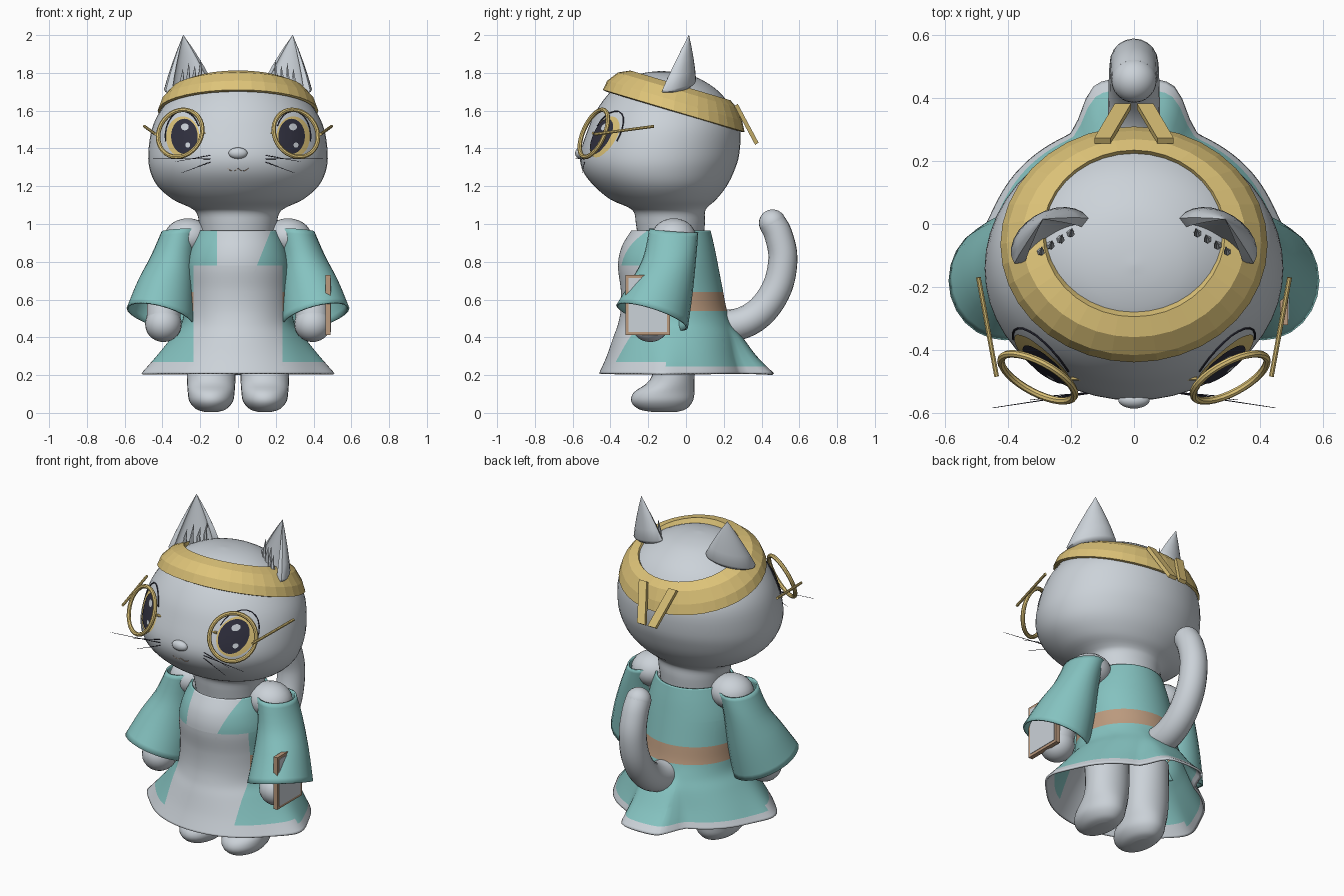
import bpy, bmesh, math
from mathutils import Vector as V
from mathutils.bvhtree import BVHTree

if "Cube" in bpy.data.objects:
    bpy.data.objects.remove(bpy.data.objects["Cube"])

TAU = math.tau


def colour(name, rgb):
    m = bpy.data.materials.new(name)
    m.diffuse_color = (*rgb, 1)
    m.use_nodes = True
    m.node_tree.nodes["Principled BSDF"].inputs["Base Color"].default_value = m.diffuse_color
    return m


GREY = colour("soft_grey", (0.60, 0.645, 0.69))
TEAL = colour("teal_cloth", (0.235, 0.545, 0.53))
GOLD = colour("gold", (0.73, 0.55, 0.19))
TAN = colour("tan_belt", (0.50, 0.325, 0.21))
DARK = colour("dark_eye", (0.03, 0.03, 0.05))


def finish(name, bm, mats, rule=None, flat=False, thick=0, cuts=()):
    bmesh.ops.recalc_face_normals(bm, faces=bm.faces)
    for co, no in cuts:
        bmesh.ops.bisect_plane(bm, geom=bm.verts[:] + bm.edges[:] + bm.faces[:], plane_co=co, plane_no=no)
    for f in bm.faces:
        f.smooth = not flat
        if rule:
            f.material_index = rule(f.calc_center_median())
    for e in bm.edges:
        e.smooth = e.calc_face_angle(0) < 0.7
    me = bpy.data.meshes.new(name)
    bm.to_mesh(me)
    bm.free()
    for m in mats:
        me.materials.append(m)
    ob = bpy.data.objects.new(name, me)
    bpy.context.collection.objects.link(ob)
    if thick:
        mod = ob.modifiers.new("thickness", "SOLIDIFY")
        mod.thickness = thick
    return ob


def skin(name, rings, mats, caps=(True, True), loop=False, **kw):
    """Join equal rings of points with quads."""
    bm = bmesh.new()
    vs = [[bm.verts.new(p) for p in r] for r in rings]
    n = len(rings[0])
    pairs = list(zip(vs, vs[1:])) + ([(vs[-1], vs[0])] if loop else [])
    for a, b in pairs:
        for i in range(n):
            j = (i + 1) % n
            bm.faces.new((a[i], a[j], b[j], b[i]))
    if not loop:
        if caps[0]:
            bm.faces.new(vs[0])
        if caps[1]:
            bm.faces.new(vs[-1])
    return finish(name, bm, mats, **kw)


def spline(keys, steps):
    """Smooth curve through tuples of any length."""
    out = []
    k = [keys[0]] + list(keys) + [keys[-1]]
    for i in range(1, len(k) - 2):
        for s in range(steps):
            t = s / steps
            out.append(tuple(0.5 * (2 * b + (c - a) * t + (2 * a - 5 * b + 4 * c - d) * t * t
                                    + (3 * b - a - 3 * c + d) * t ** 3)
                             for a, b, c, d in zip(k[i - 1], k[i], k[i + 1], k[i + 2])))
    return out + [tuple(keys[-1])]


def oval(z, rx, yf, yb, bump=0, cx=0, n=48):
    """Level ellipse; bump adds a flare at the back and smaller ones at the sides."""
    pts = []
    for i in range(n):
        a = TAU * i / n
        off = abs(math.atan2(math.sin(a), math.cos(a)))
        y = (yf + yb) / 2 + (yb - yf) / 2 * math.cos(a) + bump * math.exp(-(off / 0.38) ** 8)
        x = rx * math.sin(a) * (1 + 0.8 * bump * math.exp(-((off - 1.75) / 0.3) ** 2))
        pts.append(V((cx + x, y, z)))
    return pts


def tube(name, pts, r, mat, n=8, closed=False):
    """Round tube along points; r is one radius or a list."""
    pts = [V(p) for p in pts]
    m = len(pts)
    side, rings = V((0.31, 0.2, 0.93)), []
    for i, p in enumerate(pts):
        a = pts[(i - 1) % m] if closed else pts[max(i - 1, 0)]
        b = pts[(i + 1) % m] if closed else pts[min(i + 1, m - 1)]
        t = (b - a).normalized()
        side = (side - t * side.dot(t)).normalized()
        up = t.cross(side)
        rad = r[i] if isinstance(r, list) else r
        rings.append([p + rad * (side * math.cos(TAU * j / n) + up * math.sin(TAU * j / n))
                      for j in range(n)])
    return skin(name, rings, [mat], loop=closed)


def ball(name, c, r, mat):
    bm = bmesh.new()
    bmesh.ops.create_uvsphere(bm, u_segments=24, v_segments=14, radius=1)
    for v in bm.verts:
        v.co = V(c) + V((v.co.x * r[0], v.co.y * r[1], v.co.z * r[2]))
    return finish(name, bm, [mat])


def box(name, c, size, mat):
    bm = bmesh.new()
    bmesh.ops.create_cube(bm, size=1)
    for v in bm.verts:
        v.co = V(c) + V((v.co.x * size[0], v.co.y * size[1], v.co.z * size[2]))
    return finish(name, bm, [mat], flat=True)


# Head and neck
head_keys = [(0.90, 0.19, -0.25, 0.09), (1.0, 0.205, -0.265, 0.10), (1.06, 0.22, -0.275, 0.10),
             (1.09, 0.26, -0.31, 0.115), (1.13, 0.345, -0.40, 0.16), (1.2, 0.425, -0.485, 0.215),
             (1.28, 0.465, -0.545, 0.255), (1.37, 0.475, -0.56, 0.282), (1.5, 0.457, -0.52, 0.287),
             (1.6, 0.41, -0.475, 0.25), (1.7, 0.325, -0.40, 0.175), (1.77, 0.21, -0.31, 0.07),
             (1.8, 0.11, -0.22, -0.03), (1.81, 0.005, -0.135, -0.125)]
head = skin("head", [oval(*k) for k in spline(head_keys, 4)], [GREY])
bm = bmesh.new()
bm.from_mesh(head.data)
surface = BVHTree.FromBMesh(bm)
bm.free()


def on_face(x, z, lift):
    p, nrm, _, _ = surface.ray_cast(V((x, -2, z)), V((0, 1, 0)))
    if nrm.y > 0:
        nrm = -nrm
    return p + nrm * lift


def patch(name, cx, cz, rx, rz, lift, mat):
    """Thin oval that follows the curve of the head."""
    rings = [[on_face(cx + rx * k * math.cos(TAU * i / 28), cz + rz * k * math.sin(TAU * i / 28), lift)
              for i in range(28)] for k in (1, 0.7, 0.4, 0.1)]
    skin(name, rings, [mat], caps=(False, True))


# Dress with front panel, belt, pale hem and a flare under the tail
def dress_rule(c):
    if c.z < (0.27 if c.y < -0.1 else 0.245):
        return 0
    if c.y < -0.1:
        edge = 0.235
        if c.z > 0.78:
            edge = 0.11 if c.x < 0 else 0.10 + 0.4 * (c.z - 0.78)
        if abs(c.x) < edge:
            return 0
    return 2 if 0.54 < c.z < 0.64 else 1


cuts = [((0, 0, z), (0, 0, 1)) for z in (0.245, 0.27, 0.54, 0.64, 0.78)]
cuts += [((x, 0, 0), (1, 0, 0)) for x in (-0.235, -0.11, 0.235)] + [((0.10, 0, 0.78), (1, 0, -0.4))]
dress_keys = [(0.21, 0.465, -0.46, 0.325, 0.14), (0.30, 0.41, -0.42, 0.295, 0.08),
              (0.40, 0.345, -0.385, 0.27, 0.03), (0.47, 0.30, -0.36, 0.245, 0),
              (0.55, 0.285, -0.345, 0.215, 0), (0.65, 0.28, -0.345, 0.195, 0),
              (0.78, 0.275, -0.36, 0.17, 0), (0.88, 0.25, -0.34, 0.15, 0), (0.965, 0.215, -0.29, 0.13, 0)]
skin("dress", [oval(*k, n=112) for k in spline(dress_keys, 6)], [GREY, TEAL, TAN],
     caps=(False, False), rule=dress_rule, thick=0.012, cuts=cuts)

# Tail
tail = spline([(0, 0.12, 0.46), (0, 0.28, 0.47), (0, 0.40, 0.54), (0, 0.485, 0.67),
               (0, 0.513, 0.82), (0, 0.49, 0.94), (0, 0.458, 1.005)], 5)
tube("tail", tail, [0.087 - 0.015 * i / (len(tail) - 1) for i in range(len(tail))], GREY, 20)
ball("tail_tip", (0, 0.458, 1.005), (0.072, 0.072, 0.072), GREY)

# Headband: tilted ring around the crown
SLOPE = 0.297
rings = []
for rx, cy, ry, zc in [(0.425, -0.065, 0.375, 1.58), (0.405, -0.06, 0.357, 1.635),
                       (0.355, -0.045, 0.315, 1.695), (0.29, -0.03, 0.265, 1.725),
                       (0.275, -0.03, 0.25, 1.70), (0.41, -0.065, 0.36, 1.575)]:
    ring = oval(0, rx, cy - ry, cy + ry, n=36)
    for p in ring:
        p.z = zc - SLOPE * p.y
    rings.append(ring)
skin("headband", rings, [GOLD], loop=True, flat=True)

# Nose, mouth and glasses bridge
ball("nose", (0, -0.56, 1.375), (0.05, 0.027, 0.03), GREY)
tube("mouth", [on_face(x, 1.28 + 0.015 * (1 - abs(math.sin(math.pi * x / 0.055))), 0.0)
               for x in [i * 0.011 - 0.055 for i in range(11)]], 0.0015, TAN, 5)
tube("glasses_bridge", [(-0.2, -0.49, 1.48), (0.2, -0.49, 1.48)], 0.008, GOLD)

for s, side in ((1, "left"), (-1, "right")):
    # Headband tails
    top, low, w, d = V((s * 0.1, 0.265, 1.63)), V((s * 0.035, 0.375, 1.425)), V((0.026, 0, 0)), V((0, 0.009, 0.006))
    skin("headband_tail_" + side, [[p - w - d, p + w - d, p + w + d, p - w + d] for p in (top, low)],
         [GOLD], flat=True)

    # Ears: hollow tapering crescents with fur tufts
    u, b = V((s * 0.118, -0.072, -0.03)), V((s * 0.55, 0.84, 0))
    c, tip = V((s * 0.275, -0.035, 1.74)) - b * 0.012, V((s * 0.29, 0.015, 2.0))
    arc = [math.pi * i / 12 for i in range(13)]
    section = [u * math.cos(a) + b * (0.095 * math.sin(a) - 0.01) for a in arc]
    section += [u * 0.78 * math.cos(a) + b * (0.035 * math.sin(a) - 0.025) for a in reversed(arc)]
    skin("ear_" + side, [[c.lerp(tip, t) + q * k for q in section]
                         for t, k in ((-0.1, 0.8), (-0.05, 0.97), (0, 1), (0.25, 0.79), (0.5, 0.55),
                                      (0.75, 0.29), (0.9, 0.12), (1, 0.01))], [GREY])
    for i in range(4):
        base = c + u * (0.35 - i * 0.27) - b * 0.02 - V((0, 0, 0.02))
        tube("ear_fur_" + side, [base, base + V((-s * 0.004, -0.003, 0.06)),
                                 base + V((-s * 0.006, 0.015, 0.11 + 0.025 * (i % 2)))],
             [0.015, 0.01, 0.001], GREY, 6)

    # Eyes
    patch("iris_" + side, s * 0.29, 1.46, 0.088, 0.108, 0.004, GOLD)
    patch("pupil_" + side, s * 0.28, 1.462, 0.069, 0.092, 0.008, DARK)
    patch("eye_glint_" + side, s * 0.28 + 0.005, 1.51, 0.02, 0.018, 0.012, GREY)
    patch("eye_spot_" + side, s * 0.28 + 0.02, 1.415, 0.013, 0.014, 0.012, GREY)
    lash = [math.radians(-10 + 15 * i) for i in range(12)]
    tube("eyelash_" + side, [on_face(s * (0.292 + 0.092 * math.cos(a)), 1.462 + 0.135 * math.sin(a), 0.002)
                             for a in lash], 0.0035, DARK, 6)

    # Glasses
    rc, ru, rv = V((s * 0.306, -0.488, 1.48)), V((s * 0.116, 0.06, 0)), V((-s * 0.018, 0.045, 0.125))
    tube("glasses_rim_" + side, [rc + ru * math.cos(TAU * i / 32) + rv * math.sin(TAU * i / 32)
                                 for i in range(32)], 0.012, GOLD, 8, True)
    tube("glasses_arm_" + side, [(s * 0.437, -0.485, 1.475), (s * 0.495, -0.17, 1.517)], 0.008, GOLD)

    # Whiskers
    for z0, x1, y1, z1 in ((1.365, 0.33, -0.56, 1.33), (1.345, 0.45, -0.585, 1.345), (1.33, 0.30, -0.55, 1.27)):
        tube("whisker_" + side, [on_face(s * 0.14, z0, -0.004), (s * x1, y1, z1)], [0.0025, 0.001], DARK, 5)

    # Arms, hands and bell sleeves
    arm = spline([(s * 0.265, -0.065, 0.93), (s * 0.32, -0.08, 0.82), (s * 0.385, -0.15, 0.62),
                  (s * 0.395, -0.19, 0.47)], 5)
    tube("arm_" + side, arm, 0.09, GREY, 18)
    ball("shoulder_" + side, arm[0], (0.125, 0.118, 0.1), GREY)
    ball("hand_" + side, arm[-1], (0.097, 0.1, 0.095), GREY)
    sleeve = spline([(0.305, -0.065, 0.965, 0.10, 0.13, -0.005, 0.01), (0.345, -0.085, 0.83, 0.117, 0.14, 0, 0),
                     (0.38, -0.125, 0.67, 0.15, 0.16, 0.03, 0.04), (0.41, -0.18, 0.51, 0.18, 0.19, 0.045, 0.06)], 4)
    skin("sleeve_" + side, [[V((s * (x + rx * math.cos(TAU * i / 24)), y - ry * math.sin(TAU * i / 24),
                                z + tx * math.cos(TAU * i / 24) + ty * math.sin(TAU * i / 24)))
                             for i in range(24)] for x, y, z, rx, ry, tx, ty in sleeve],
         [TEAL], caps=(False, False), thick=0.01)

    # Legs with rounded feet
    leg = [(0.005, 0.035, -0.18, -0.05), (0.02, 0.08, -0.25, 0.0), (0.06, 0.115, -0.29, 0.035),
           (0.11, 0.124, -0.275, 0.045), (0.17, 0.128, -0.195, 0.045), (0.27, 0.13, -0.17, 0.05),
           (0.48, 0.13, -0.20, 0.06)]
    skin("leg_" + side, [oval(*k, cx=s * 0.142, n=28) for k in spline(leg, 4)], [GREY])

# Framed tablet held at the left hand
box("tablet_frame", (0.477, -0.203, 0.572), (0.026, 0.237, 0.317), TAN)
box("tablet_sheet", (0.489, -0.203, 0.572), (0.008, 0.205, 0.285), GREY)
